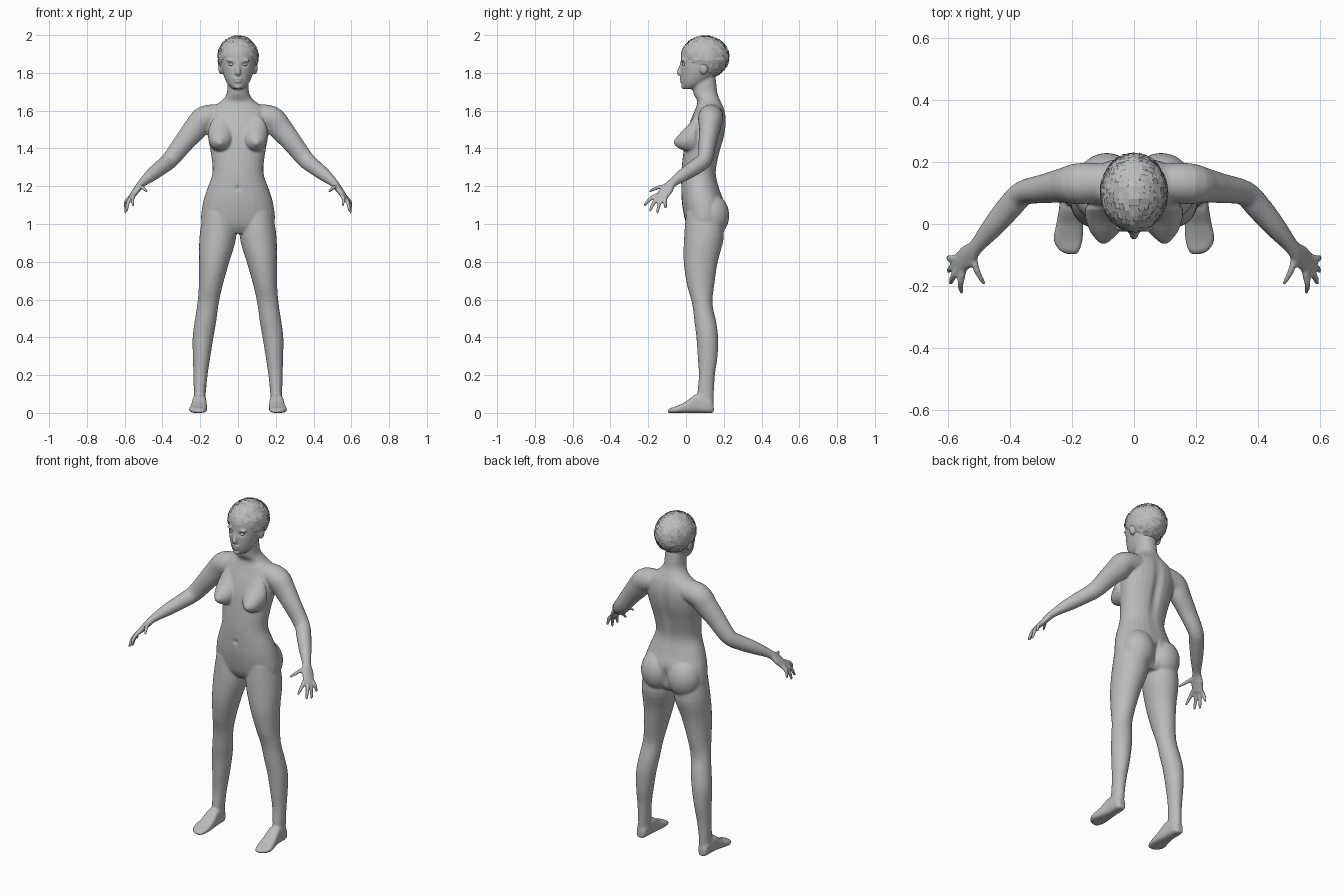
import bpy, bmesh, math, random
from mathutils import Vector, Matrix

random.seed(4)
if "Cube" in bpy.data.objects:
    bpy.data.objects.remove(bpy.data.objects["Cube"])

grey = bpy.data.materials.new("plain_grey")
grey.use_nodes = True
grey.diffuse_color = (0.5, 0.5, 0.5, 1)
grey.node_tree.nodes["Principled BSDF"].inputs["Base Color"].default_value = (0.5, 0.5, 0.5, 1)


def finish(name, bm, smooth=True):
    mesh = bpy.data.meshes.new(name)
    bm.to_mesh(mesh)
    bm.free()
    mesh.materials.append(grey)
    for f in mesh.polygons:
        f.use_smooth = smooth
    obj = bpy.data.objects.new(name, mesh)
    bpy.context.collection.objects.link(obj)
    return obj


def spline(rows, n=4):
    """Smoothly interpolated rows of numbers."""
    out = []
    for i in range(len(rows) - 1):
        p, q, r, s = (rows[max(0, min(len(rows) - 1, i + k))] for k in (-1, 0, 1, 2))
        for t in (j / n for j in range(n)):
            out.append([b + 0.5 * t * (c - a + t * (2 * a - 5 * b + 4 * c - d + t * (3 * (b - c) + d - a)))
                        for a, b, c, d in zip(p, q, r, s)])
    return out + [list(rows[-1])]


def loft(bm, sections, power=1.0, sides=28, mirror=False):
    """Closed skin over rounded sections (centre, half axis a, half axis b)."""
    for sx in ((1, -1) if mirror else (1,)):
        rings = []
        for c, a, b in sections:
            ring = []
            for k in range(sides):
                u, v = math.cos(math.tau * k / sides), math.sin(math.tau * k / sides)
                p = c + a * math.copysign(abs(u) ** power, u) + b * math.copysign(abs(v) ** power, v)
                ring.append(bm.verts.new((p.x * sx, p.y, p.z)))
            rings.append(ring)
        for lo, hi in zip(rings, rings[1:]):
            for k in range(sides):
                bm.faces.new((lo[k], lo[k - 1], hi[k - 1], hi[k]))
        bm.faces.new(rings[0])
        bm.faces.new(rings[-1][::-1])


def stack(rows):
    """Level sections from rows of z, inner x, outer x, front y, back y."""
    return [(Vector(((i + o) / 2, (f + b) / 2, z)), Vector(((o - i) / 2, 0, 0)), Vector((0, (b - f) / 2, 0)))
            for z, i, o, f, b in spline(rows)]


def tube(rows, ref):
    """Sections across a path of x, y, z, width, thickness."""
    pts = spline(rows)
    pos = [Vector(p[:3]) for p in pts]
    out = []
    for i, p in enumerate(pts):
        d = (pos[min(i + 1, len(pos) - 1)] - pos[max(i - 1, 0)]).normalized()
        a = (ref - d * ref.dot(d)).normalized()
        out.append((pos[i], a * p[3], d.cross(a) * p[4]))
    return out


def ball(bm, c, r, mirror=False):
    for sx in ((1, -1) if mirror else (1,)):
        m = Matrix.Translation((c[0] * sx, c[1], c[2])) @ Matrix.Diagonal((*r, 1))
        bmesh.ops.create_uvsphere(bm, u_segments=24, v_segments=16, radius=1, matrix=m)


bm = bmesh.new()

# Torso and neck: z, half width, front, back
torso = [(.95, .11, .03, .165), (1.0, .19, .0, .195), (1.1, .188, -.02, .205), (1.18, .165, -.025, .18),
         (1.27, .135, -.025, .16), (1.37, .143, -.015, .178), (1.47, .16, .0, .205), (1.55, .165, .025, .213),
         (1.61, .145, .05, .203), (1.65, .09, .06, .185), (1.69, .06, .04, .168), (1.75, .055, .035, .16),
         (1.82, .05, .05, .15)]
loft(bm, stack([(z, -w, w, f, b) for z, w, f, b in torso]), 0.92)

# Head: same layout
head = [(1.714, .026, -.006, .04), (1.735, .05, -.02, .09), (1.77, .07, -.026, .14), (1.82, .086, -.028, .18),
        (1.87, .092, -.028, .2), (1.92, .092, -.022, .2), (1.96, .075, .01, .185), (1.985, .04, .05, .15)]
loft(bm, stack([(z, -w, w, f, b) for z, w, f, b in head]))
ball(bm, (.09, .095, 1.825), (.014, .022, .034), True)

# Nose, brow, lips and chin
loft(bm, tube([(0, -.02, 1.855, .008, .01), (0, -.029, 1.825, .01, .012), (0, -.036, 1.802, .015, .014),
               (0, -.03, 1.79, .013, .008)], Vector((1, 0, 0))))
ball(bm, (.035, -.014, 1.866), (.028, .012, .009), True)
ball(bm, (0, -.022, 1.768), (.024, .014, .007))
ball(bm, (0, -.02, 1.754), (.021, .014, .007))
ball(bm, (0, -.008, 1.727), (.022, .018, .014))

# Chest
chest = [(.05, .085, 1.475, .075, .105), (.01, .09, 1.453, .064, .07), (-.025, .094, 1.44, .047, .047),
         (-.05, .097, 1.434, .025, .025), (-.064, .098, 1.432, .009, .009)]
loft(bm, [(Vector((x, y, z)), Vector((w, 0, 0)), Vector((0, 0, h))) for y, x, z, w, h in spline(chest)],
     mirror=True)

# Seat
ball(bm, (.088, .135, 1.045), (.098, .094, .115), True)

# Legs: z, inner, outer, front, back
legs = [(1.06, .02, .185, .0, .19), (.93, .01, .204, -.01, .2), (.8, .046, .206, -.012, .168),
        (.68, .08, .207, .005, .15), (.58, .102, .215, .032, .14), (.48, .116, .23, .045, .16),
        (.4, .13, .24, .055, .17), (.3, .146, .239, .062, .167), (.2, .161, .236, .068, .153),
        (.1, .171, .234, .06, .147), (.03, .172, .236, .06, .145)]
loft(bm, stack(legs), mirror=True)

# Feet: y, inner, outer, top
feet = [(.147, .188, .224, .05), (.125, .173, .236, .08), (.06, .168, .24, .1), (.0, .164, .25, .06),
        (-.05, .165, .259, .036), (-.085, .175, .24, .024), (-.097, .185, .215, .014)]
loft(bm, [(Vector(((i + o) / 2, y, h / 2)), Vector(((o - i) / 2, 0, 0)), Vector((0, 0, h / 2)))
          for y, i, o, h in spline(feet)], 0.65, mirror=True)

# Arms running into palms: x, y, z, width, thickness
across = Vector((.022, .05, -.015))
arm = [(.08, .135, 1.575, .06, .06), (.175, .13, 1.56, .066, .066), (.225, .125, 1.505, .056, .064),
       (.28, .115, 1.44, .048, .055), (.355, .1, 1.345, .04, .046), (.4, .055, 1.305, .041, .041),
       (.455, -.01, 1.262, .035, .035), (.508, -.073, 1.217, .025, .022), (.535, -.102, 1.183, .036, .018),
       (.563, -.13, 1.143, .034, .014)]
loft(bm, tube(arm, across), mirror=True)

# Fingers and thumb: knuckle and tip
digits = [((.55, -.152, 1.153), (.555, -.222, 1.095)), ((.562, -.14, 1.145), (.59, -.192, 1.066)),
          ((.568, -.123, 1.14), (.597, -.152, 1.056)), ((.572, -.108, 1.14), (.599, -.107, 1.082)),
          ((.52, -.09, 1.2), (.482, -.194, 1.172))]
for base, tip in digits:
    a, b = Vector(base), Vector(tip)
    bend = (a + b) / 2 + Vector((.006, -.004, .008))
    loft(bm, tube([(*a, .012, .012), (*bend, .011, .011), (*b, .007, .007)], across), sides=12, mirror=True)

# Fuse the skin into one smooth surface
bmesh.ops.recalc_face_normals(bm, faces=bm.faces)
body = finish("body", bm)
fuse = body.modifiers.new("fuse", 'REMESH')
fuse.mode = 'VOXEL'
fuse.voxel_size = 0.006
fuse.use_smooth_shade = True
relax = body.modifiers.new("relax", 'SMOOTH')
relax.factor = 0.5
relax.iterations = 5
bpy.context.view_layer.objects.active = body
for m in ("fuse", "relax"):
    bpy.ops.object.modifier_apply(modifier=m)

# Soft hollows: eye sockets, mouth line, spine, navel
hollows = [((s * .034, -.02, 1.845), (.018, .03, .012), .008) for s in (1, -1)]
hollows += [((0, -.035, 1.761), (.022, .02, .003), .004), ((0, .2, 1.42), (.025, .06, .17), -.014),
            ((0, .22, 1.03), (.014, .08, .06), -.02), ((0, -.025, 1.19), (.012, .03, .012), .008)]
for v in body.data.vertices:
    y = v.co.y
    for c, r, push in hollows:
        d = sum(((p - q) / k) ** 2 for p, q, k in zip(v.co, c, r))
        if d < 9:
            y += push * math.exp(-d)
    v.co.y = y
    v.co.z = max(v.co.z, 0)

# Eyes
for side, s in (("left", 1), ("right", -1)):
    bm = bmesh.new()
    ball(bm, (s * .034, -.007, 1.844), (.014, .013, .009))
    finish(side + "_eye", bm)

# Hair: a close cap with loose overlapping locks on top
hair_mid = Vector((0, .101, 1.884))
hair_size = Vector((.109, .128, .114))


def hair(name, scale, cuts, loose):
    bm = bmesh.new()
    bmesh.ops.create_cube(bm, size=2)
    bmesh.ops.subdivide_edges(bm, edges=bm.edges[:], cuts=cuts, use_grid_fill=True)
    for v in bm.verts:
        n = Vector([math.tan(c * math.pi / 4) for c in v.co]).normalized()
        v.co = hair_mid + Vector([a * b * scale for a, b in zip(n, hair_size)])
    low = [f for f in bm.faces
           if f.calc_center_median().z < 1.91 - .75 * (f.calc_center_median().y + .03)]
    bmesh.ops.delete(bm, geom=low, context='FACES')
    if loose:
        bmesh.ops.split_edges(bm, edges=bm.edges[:])
        for f in bm.faces:
            mid, grow = f.calc_center_median(), random.uniform(.9, 1.12)
            for v in f.verts:
                lift = 1 + random.uniform(-.025, .025)
                v.co = hair_mid + (mid + (v.co - mid) * grow - hair_mid) * lift
    bmesh.ops.recalc_face_normals(bm, faces=bm.faces)
    return finish(name, bm, not loose)


hair("hair_cap", .965, 15, False)
hair("hair_locks", 1.0, 9, True)
